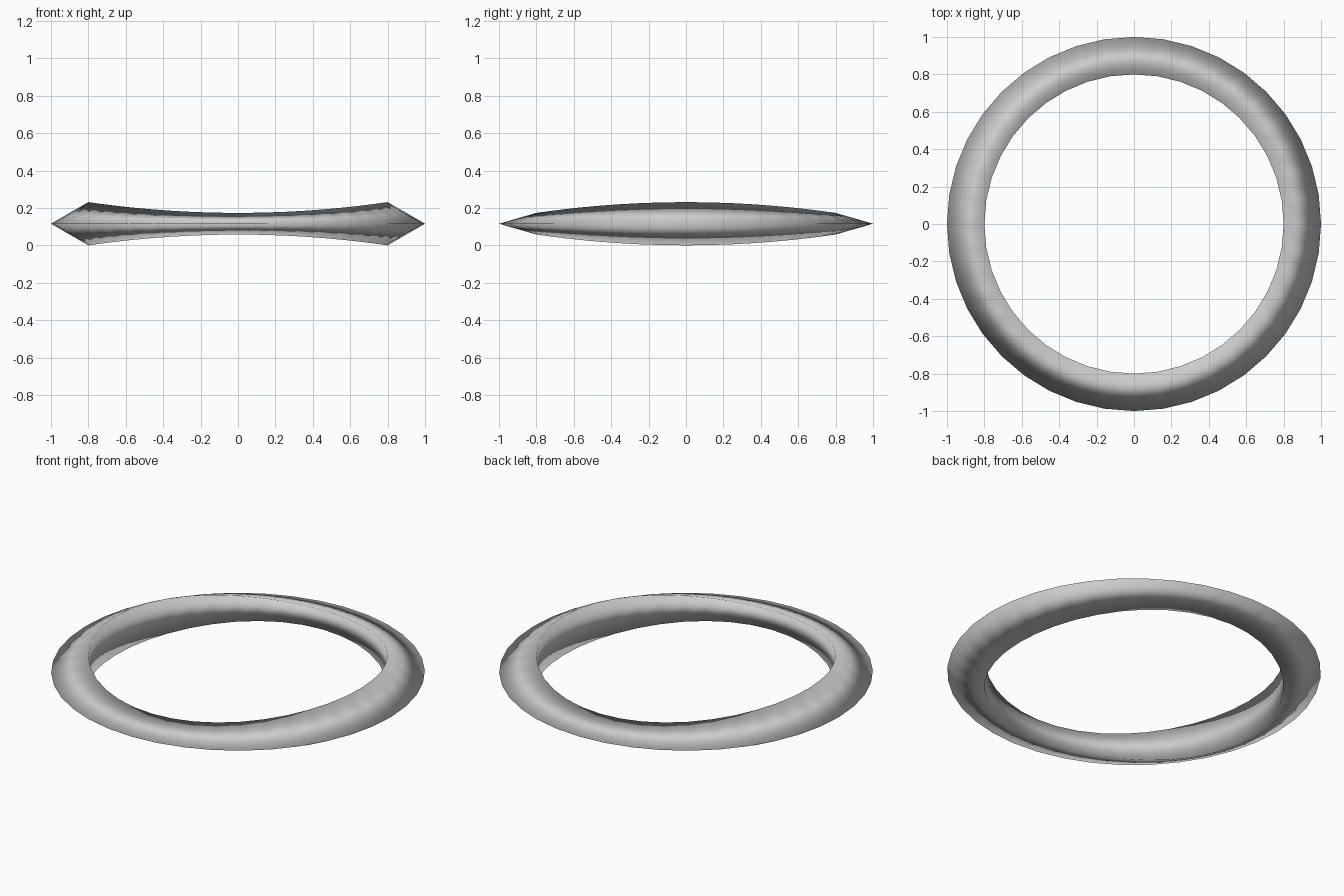
import bpy

if "Cube" in bpy.data.objects:
    bpy.data.objects.remove(bpy.data.objects["Cube"])

OUTER, INNER = 1.0, 0.8
MINOR = (OUTER - INNER) / 1.5      # triangular section: circumradius
HALF_H = MINOR * 0.8660254         # half height of the inner wall

# Ring: a torus with a triangular cross-section, edge pointing outwards
bpy.ops.mesh.primitive_torus_add(
    major_segments=40, minor_segments=3,
    major_radius=OUTER - MINOR, minor_radius=MINOR)
ring = bpy.context.object
ring.name = "ring"

# Thin the ring to half height towards front and back, then stand it on z = 0
for v in ring.data.vertices:
    c2 = v.co.x ** 2 / (v.co.x ** 2 + v.co.y ** 2)
    v.co.z = v.co.z * (0.5 + 0.5 * c2) + HALF_H

# Smooth all round, with no hard edges
for p in ring.data.polygons:
    p.use_smooth = True
